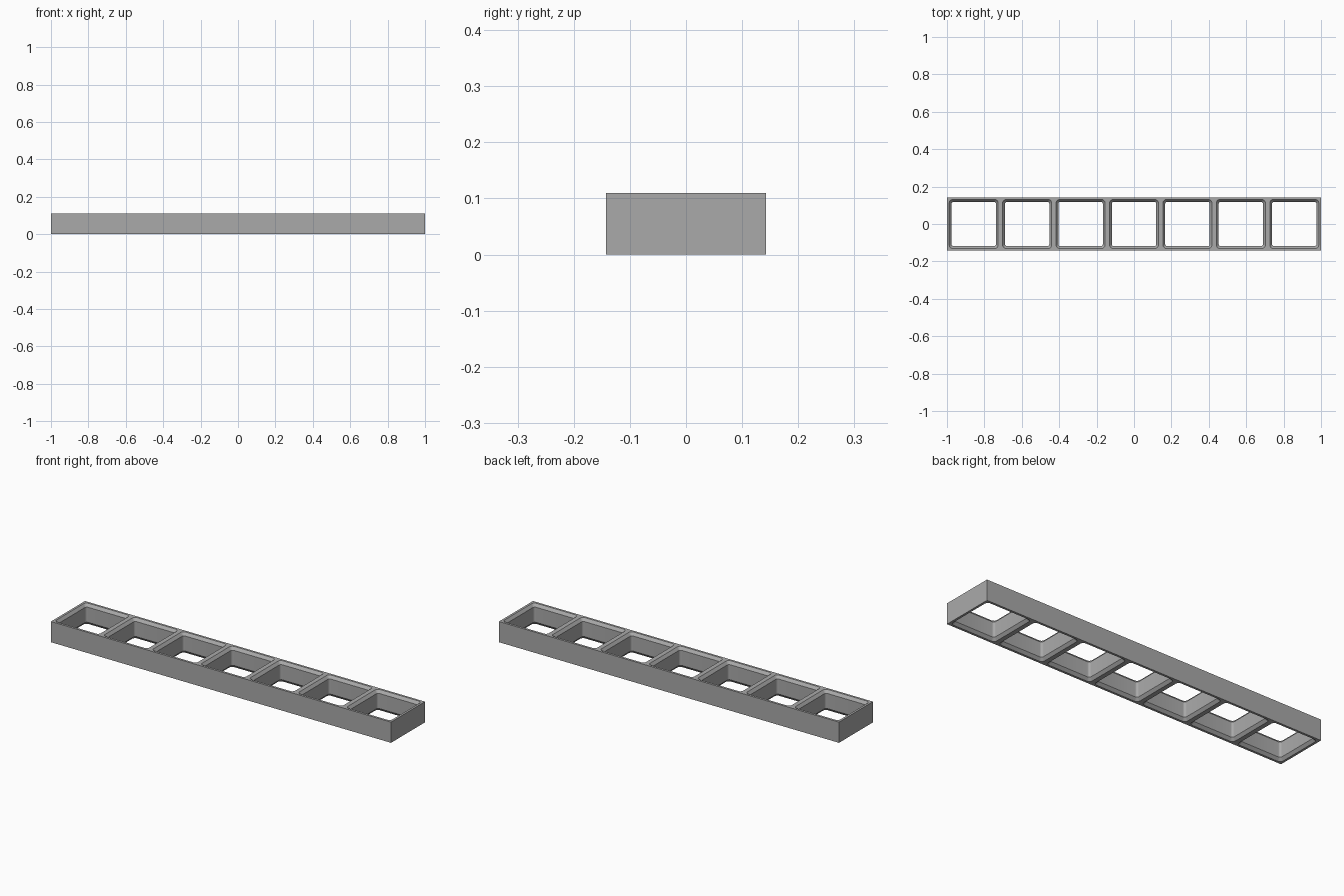
import bpy
import bmesh
import math

cube = bpy.data.objects.get("Cube")
if cube:
    bpy.data.objects.remove(cube, do_unlink=True)

CELLS = 7
PITCH = 2 / CELLS
HALF = PITCH / 2
HEIGHT = 0.11
ARC_STEPS = 6
CORNERS = ((1, 1), (-1, 1), (-1, -1), (1, -1))

# Pocket profile: inset from cell edge, height, corner radius
PROFILE = (
    (0.012, HEIGHT, 0.018),
    (0.024, HEIGHT - 0.015, 0.012),
    (0.024, 0.015, 0.012),
    (0.012, 0, 0.018),
)

material = bpy.data.materials.new("mid grey")
material.use_nodes = True
grey = (0.4, 0.4, 0.4, 1)
material.diffuse_color = grey
material.node_tree.nodes["Principled BSDF"].inputs["Base Color"].default_value = grey


def rounded_ring(bm, cx, inset, z, radius):
    """Four corner arcs, each a list of vertices, going anticlockwise."""
    centre = HALF - inset - radius
    arcs = []
    for quarter, (sx, sy) in enumerate(CORNERS):
        arc = []
        for step in range(ARC_STEPS + 1):
            a = (quarter + step / ARC_STEPS) * math.pi / 2
            arc.append(bm.verts.new((cx + sx * centre + radius * math.cos(a),
                                     sy * centre + radius * math.sin(a), z)))
        arcs.append(arc)
    return arcs


def add_rim(bm, square, arcs):
    """Flat face between the square cell outline and the pocket mouth."""
    for i in range(4):
        j = (i + 1) % 4
        for a, b in zip(arcs[i], arcs[i][1:]):
            bm.faces.new((square[i], b, a))
        bm.faces.new((square[i], square[j], arcs[j][0], arcs[i][-1]))


def add_cell(bm, index):
    cx = -1 + (index + 0.5) * PITCH
    top, bottom = [[bm.verts.new((cx + sx * HALF, sy * HALF, z)) for sx, sy in CORNERS]
                   for z in (HEIGHT, 0)]
    rings = [rounded_ring(bm, cx, *level) for level in PROFILE]
    add_rim(bm, top, rings[0])
    add_rim(bm, bottom, rings[-1])
    # Pocket walls
    loops = [sum(ring, []) for ring in rings]
    for upper, lower in zip(loops, loops[1:]):
        for k in range(len(upper)):
            n = (k + 1) % len(upper)
            bm.faces.new((upper[k], upper[n], lower[n], lower[k]))
    # Outside walls, leaving out those shared with a neighbour
    sides = [0, 2]
    if index == 0:
        sides.append(1)
    if index == CELLS - 1:
        sides.append(3)
    for i in sides:
        j = (i + 1) % 4
        bm.faces.new((top[i], top[j], bottom[j], bottom[i]))


# Row of open pockets in one solid frame
bm = bmesh.new()
for index in range(CELLS):
    add_cell(bm, index)
bmesh.ops.remove_doubles(bm, verts=bm.verts, dist=0.0001)
bmesh.ops.recalc_face_normals(bm, faces=bm.faces)
mesh = bpy.data.meshes.new("grid_frame")
bm.to_mesh(mesh)
bm.free()
mesh.materials.append(material)
frame = bpy.data.objects.new("grid_frame", mesh)
bpy.context.collection.objects.link(frame)

bpy.ops.object.select_all(action="DESELECT")
frame.select_set(True)
bpy.context.view_layer.objects.active = frame
bpy.ops.object.shade_smooth_by_angle(angle=math.radians(30))
